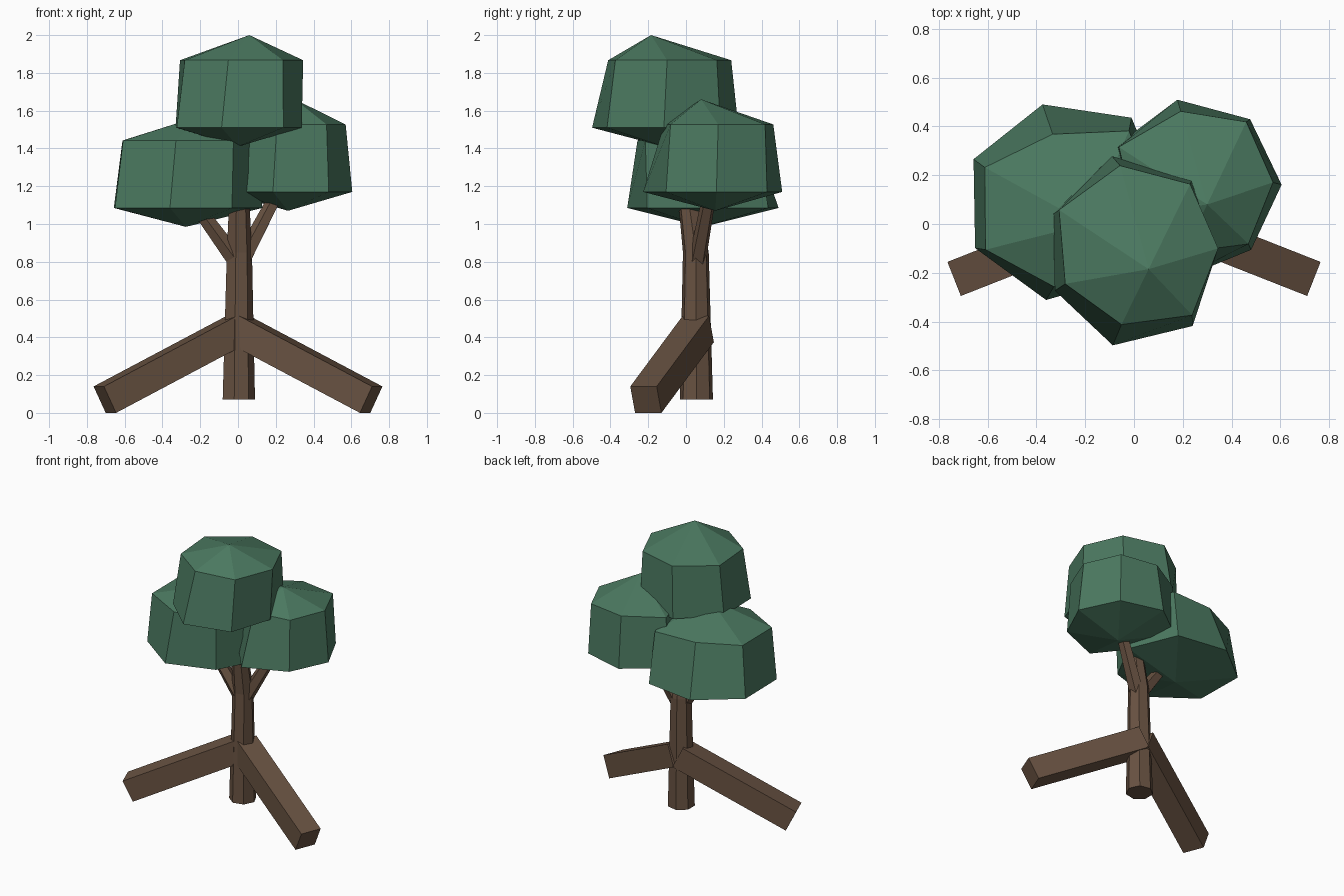
import bpy, bmesh
from math import cos, sin, tau, radians
from mathutils import Vector, Matrix

if "Cube" in bpy.data.objects:
    bpy.data.objects.remove(bpy.data.objects["Cube"])


def material(name, rgb):
    m = bpy.data.materials.new(name)
    m.diffuse_color = (*rgb, 1)
    m.use_nodes = True
    m.node_tree.nodes["Principled BSDF"].inputs["Base Color"].default_value = m.diffuse_color
    return m


GREEN = material("leaf_green", (0.07, 0.19, 0.117))
BROWN = material("bark_brown", (0.14, 0.085, 0.054))


def finish(bm, name, mat):
    bmesh.ops.recalc_face_normals(bm, faces=bm.faces)
    me = bpy.data.meshes.new(name)
    bm.to_mesh(me)
    bm.free()
    me.materials.append(mat)
    ob = bpy.data.objects.new(name, me)
    bpy.context.collection.objects.link(ob)
    return ob


def loft(name, rings, mat, tips=None):
    """Skin a stack of point rings; close with flat caps or with two tip points."""
    bm = bmesh.new()
    vs = [[bm.verts.new(p) for p in r] for r in rings]
    n = len(vs[0])
    for a, b in zip(vs, vs[1:]):
        for i in range(n):
            j = (i + 1) % n
            bm.faces.new((a[i], a[j], b[j], b[i]))
    for k, ring in enumerate((vs[0], vs[-1])):
        if tips:
            t = bm.verts.new(tips[k])
            for i in range(n):
                bm.faces.new((ring[i], ring[(i + 1) % n], t))
        else:
            bm.faces.new(ring)
    return finish(bm, name, mat)


def flat_ring(x, y, z, radii, phase=0.0):
    n = len(radii)
    return [(x + r * cos(tau * i / n + phase), y + r * sin(tau * i / n + phase), z)
            for i, r in enumerate(radii)]


# Foliage clumps: seven-sided drums with shallow pointed top and bottom
def canopy(name, base_z, low_xy, low_r, up_xy, up_r, apex_xy, phase=0.0):
    rings = [flat_ring(*low_xy, base_z + 0.10, low_r, phase),
             flat_ring(*up_xy, base_z + 0.457, up_r, phase)]
    loft(name, rings, GREEN, [(*low_xy, base_z), (*apex_xy, base_z + 0.59)])


canopy("top_foliage", 1.41,
       (0.0, -0.117), (0.337, 0.382, 0.405, 0.367, 0.36, 0.39, 0.385),
       (0.02, -0.10), (0.325, 0.337, 0.348, 0.363, 0.335, 0.32, 0.35),
       (0.06, -0.185))
canopy("right_foliage", 1.07,
       (0.265, 0.155), (0.34, 0.346, 0.365, 0.382, 0.307, 0.39, 0.338),
       (0.265, 0.165), (0.305, 0.32, 0.306, 0.36, 0.29, 0.287, 0.32),
       (0.30, 0.08), radians(1))
canopy("left_foliage", 0.985,
       (-0.276, 0.09), (0.405, 0.436, 0.412, 0.42, 0.42, 0.41, 0.383),
       (-0.26, 0.07), (0.36, 0.393, 0.307, 0.387, 0.39, 0.334, 0.37),
       (-0.19, 0.0), radians(1))

# Trunk: seven-sided, tapering and leaning forward into the top foliage
trunk_path = [(0.0, 0.055, 0.07, 0.09), (0.004, 0.052, 0.85, 0.07),
              (0.004, 0.01, 1.15, 0.055), (0.004, -0.07, 1.55, 0.036)]
loft("trunk", [flat_ring(x, y, z, [r] * 7) for x, y, z, r in trunk_path], BROWN)


# Tapered side branches
def branch(name, start, end, r0, r1, sides=5):
    a, b = Vector(start), Vector(end)
    rot = (b - a).to_track_quat('Z', 'Y')
    rings = [[p + rot @ Vector(c) for c in flat_ring(0, 0, 0, [r] * sides)]
             for p, r in ((a, r0), (b, r1))]
    loft(name, rings, BROWN)


branch("right_branch", (0.01, 0.055, 0.78), (0.235, 0.135, 1.21), 0.05, 0.035)
branch("left_branch", (-0.005, 0.04, 0.80), (-0.26, 0.03, 1.15), 0.05, 0.035)


# Square beam legs splayed forward, mirrored left and right
def beam(name, side):
    a, b = Vector((0, 0.065, 0.444)), Vector((0.705, -0.2125, 0.07))
    d = (b - a).normalized()
    across = d.cross(Vector((0, 0, 1))).normalized() * 0.075
    up = across.cross(d).normalized() * 0.078
    rings = [[Matrix.Diagonal((side, 1, 1)) @ (p + s * across + t * up)
              for s, t in ((-1, -1), (1, -1), (1, 1), (-1, 1))] for p in (a, b)]
    loft(name, rings, BROWN)


beam("right_beam", 1)
beam("left_beam", -1)
